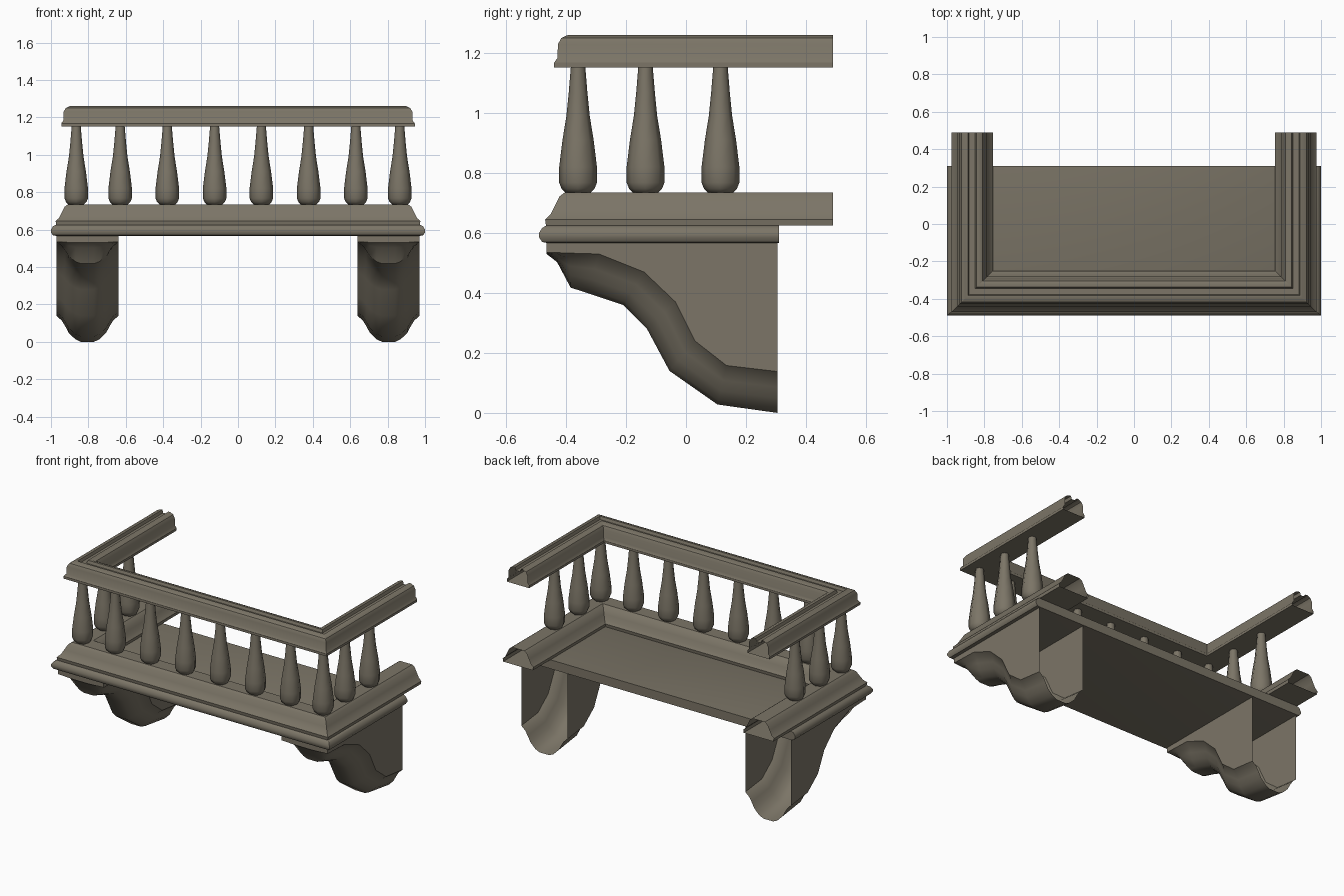
import bpy, bmesh, math

if "Cube" in bpy.data.objects:
    bpy.data.objects.remove(bpy.data.objects["Cube"])

stone = bpy.data.materials.new("weathered stone")
stone.diffuse_color = (0.20, 0.178, 0.135, 1)
stone.use_nodes = True
stone.node_tree.nodes["Principled BSDF"].inputs["Base Color"].default_value = stone.diffuse_color


def finish(name, bm, angle=35):
    bmesh.ops.remove_doubles(bm, verts=bm.verts, dist=0.0005)
    bmesh.ops.recalc_face_normals(bm, faces=bm.faces)
    mesh = bpy.data.meshes.new(name)
    bm.to_mesh(mesh)
    bm.free()
    mesh.materials.append(stone)
    ob = bpy.data.objects.new(name, mesh)
    bpy.context.collection.objects.link(ob)
    bpy.ops.object.select_all(action='DESELECT')
    ob.select_set(True)
    bpy.context.view_layer.objects.active = ob
    bpy.ops.object.shade_smooth_by_angle(angle=math.radians(angle))
    return ob


def skin(bm, rings, closed):
    """Join successive rings of points with quads."""
    rows = [[bm.verts.new(p) for p in r] for r in rings]
    n = len(rows[0])
    for a, b in zip(rows, rows[1:]):
        for i in range(n if closed else n - 1):
            j = (i + 1) % n
            bm.faces.new((a[i], a[j], b[j], b[i]))
    return rows


def u_rail(name, half):
    """Sweep a symmetric moulding around three sides, ends left open."""
    prof = half + [(-d, z) for d, z in reversed(half)]
    cx, cy, back = 0.865, -0.36, 0.49
    rings = [[(-cx - d, back, z) for d, z in prof],
             [(-cx - d, cy - d, z) for d, z in prof],
             [(cx + d, cy - d, z) for d, z in prof],
             [(cx + d, back, z) for d, z in prof]]
    bm = bmesh.new()
    skin(bm, rings, True)
    return finish(name, bm)


# Rails: half profiles as (outward offset, height)
u_rail("base_rail", [(0.107, 0.625), (0.11, 0.645), (0.092, 0.662), (0.078, 0.69),
                     (0.062, 0.722), (0.045, 0.735)])
u_rail("hand_rail", [(0.08, 1.152), (0.08, 1.168), (0.069, 1.183), (0.067, 1.23),
                     (0.056, 1.25), (0.035, 1.26), (0.022, 1.26), (0.016, 1.242)])

# Floor slab with a rounded edge on front and sides
bm = bmesh.new()
rings = []
for out, z in [(-0.025, 0.567), (-0.01, 0.57), (0, 0.585), (0, 0.6), (-0.01, 0.617), (-0.025, 0.625)]:
    x, y = 1 + out, -0.49 - out
    rings.append([(-x, y, z), (x, y, z), (x, 0.31, z), (-x, 0.31, z)])
rows = skin(bm, rings, True)
bm.faces.new(rows[0])
bm.faces.new(rows[-1])
finish("floor_slab", bm)

# Scrolled brackets: side edge and centre line in (y, z), plus section (half width, blend)
edge = [(-.465, .535), (-.44, .535), (-.39, .533), (-.29, .53), (-.14, .47),
        (-.035, .37), (.03, .24), (.135, .158), (.305, .138)]
keel = [(-.465, .53), (-.43, .503), (-.385, .418), (-.33, .40), (-.21, .36),
        (-.13, .28), (-.055, .14), (.105, .028), (.305, 0)]
half = [(.165, 0), (.138, .17), (.12, .38), (.10, .65), (.065, .9), (.035, 1)]
section = half + [(-w, t) for w, t in reversed(half)]
for side, label in ((-1, "left"), (1, "right")):
    cx = 0.805 * side
    bm = bmesh.new()
    rings = []
    for (ya, za), (yb, zb) in zip(edge, keel):
        ring = [(cx + w, ya + (yb - ya) * t, za + (zb - za) * t) for w, t in section]
        rings.append([(cx + .165, ya, .57)] + ring + [(cx - .165, ya, .57)])
    rows = skin(bm, rings, False)
    bm.faces.new(rows[0])
    finish(label + "_bracket", bm)

# Balusters: eight-sided turned posts
turn = [(.04, .733), (.055, .748), (.063, .768), (.063, .82), (.052, .91),
        (.039, .99), (.031, 1.07), (.024, 1.155)]
spots = []
for s in (-1, 1):
    spots += [(s * x, -0.36) for x in (.125, .378, .63, .865)]
    spots += [(s * .865, y) for y in (-.135, .115)]
for k, (x, y) in enumerate(spots):
    bm = bmesh.new()
    angles = [math.tau * i / 8 for i in range(8)]
    rows = skin(bm, [[(x + r * math.cos(a), y + r * math.sin(a), z) for a in angles]
                     for r, z in turn], True)
    bm.faces.new(rows[0])
    bm.faces.new(rows[-1])
    finish("baluster_%d" % (k + 1), bm, 50)
